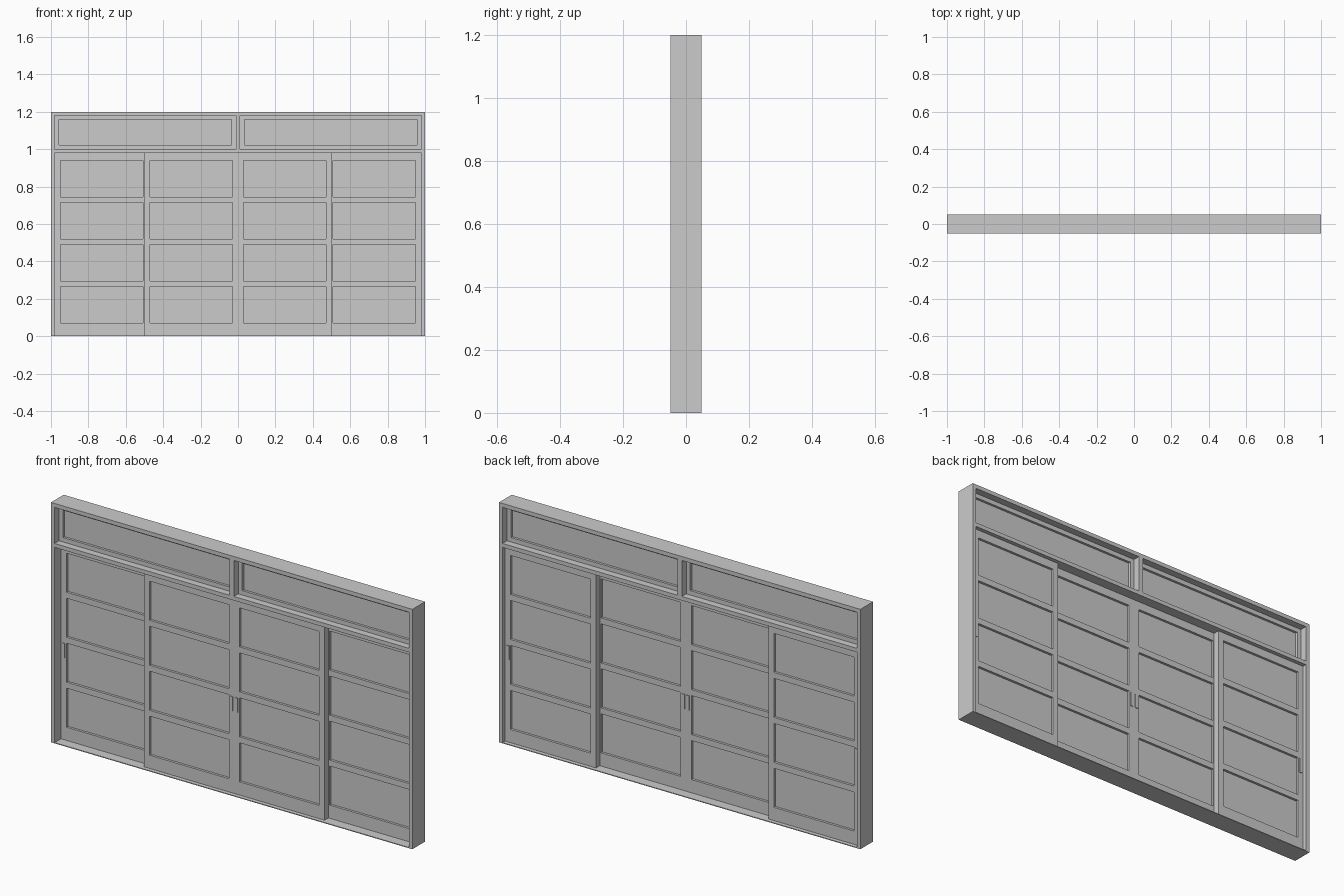
import bpy, bmesh
from mathutils import Matrix, Vector

if "Cube" in bpy.data.objects:
    bpy.data.objects.remove(bpy.data.objects["Cube"])


def boxes(name, spans):
    """One object from axis-aligned boxes given as (x0, x1, y0, y1, z0, z1)."""
    bm = bmesh.new()
    for x0, x1, y0, y1, z0, z1 in spans:
        centre = Vector(((x0 + x1) / 2, (y0 + y1) / 2, (z0 + z1) / 2))
        size = Matrix.Diagonal((x1 - x0, y1 - y0, z1 - z0, 1))
        bmesh.ops.create_cube(bm, size=1, matrix=Matrix.Translation(centre) @ size)
    mesh = bpy.data.meshes.new(name)
    bm.to_mesh(mesh)
    bm.free()
    obj = bpy.data.objects.new(name, mesh)
    bpy.context.collection.objects.link(obj)
    return obj


def glazed_panel(name, x0, x1, y0, y1, z0, z1, stile, panes):
    """Stiles, rails between the pane openings, and a thin glass sheet."""
    spans = [(x0, x0 + stile, y0, y1, z0, z1), (x1 - stile, x1, y0, y1, z0, z1)]
    low = z0
    for bottom, top in panes + [(z1, z1)]:
        spans.append((x0 + stile, x1 - stile, y0, y1, low, bottom))
        low = top
    boxes(name + "_sash", spans)
    mid = (y0 + y1) / 2
    boxes(name + "_glass", [(x0 + stile, x1 - stile, mid - 0.003, mid + 0.003,
                             panes[0][0], panes[-1][1])])
    # muntins already cross the glass sheet


D = 0.05          # half depth of the frame
SILL = 0.004

# Outer frame with transom bar and mullion
boxes("outer_frame", [
    (-1, -0.98, -D, D, 0, 1.2),
    (0.98, 1, -D, D, 0, 1.2),
    (-0.98, 0.98, -D, D, 1.18, 1.2),
    (-0.98, 0.98, -D, D, 0.98, 1.0),
    (-0.98, 0.98, -D, D, 0, SILL),
    (-0.012, 0.012, -D, D, 1.0, 1.18),
])

# Fixed transom lights
for side, a, b in (("left", -0.98, -0.012), ("right", 0.012, 0.98)):
    glazed_panel(side + "_transom", a, b, -0.015, 0.015, 1.0, 1.18, 0.022,
                 [(1.022, 1.158)])

# Sliding leaves: the inner pair on the front track, the outer pair behind
panes = [(0.07 + 0.225 * i, 0.265 + 0.225 * i) for i in range(4)]
leaves = [
    ("outer_left_leaf", -0.98, -0.477, 0.0, 0.03, -0.964),
    ("inner_left_leaf", -0.5, 0.0, -0.03, 0.0, -0.013),
    ("inner_right_leaf", 0.0, 0.5, -0.03, 0.0, 0.013),
    ("outer_right_leaf", 0.477, 0.98, 0.0, 0.03, 0.964),
]
for name, x0, x1, y0, y1, hx in leaves:
    glazed_panel(name, x0, x1, y0, y1, SILL, 0.98, 0.03, panes)
    # Pull handles on both faces
    boxes(name + "_handles", [
        (hx - 0.007, hx + 0.007, y0 - 0.004, y0, 0.415, 0.487),
        (hx - 0.007, hx + 0.007, y1, y1 + 0.004, 0.415, 0.487),
    ])
